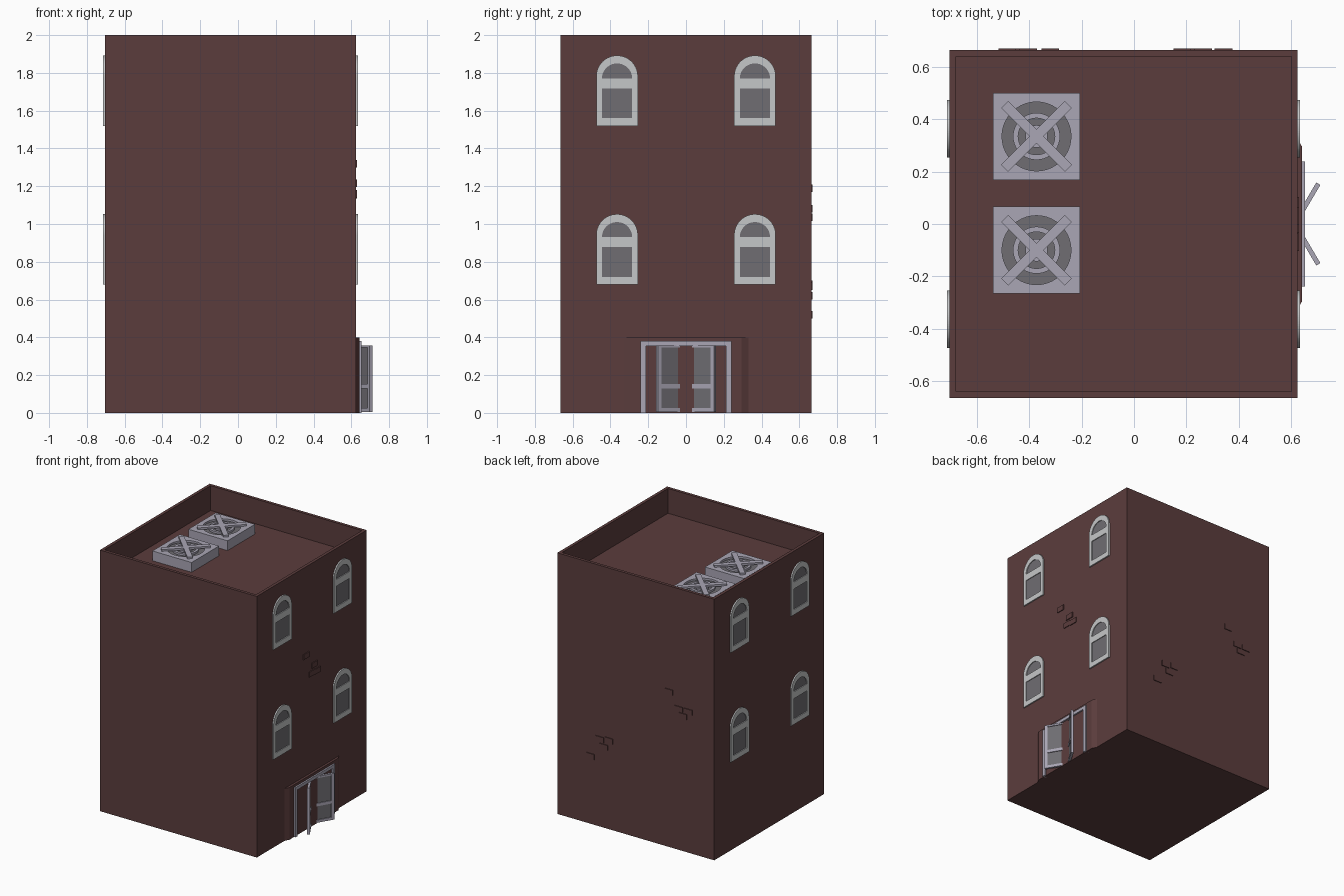
import bpy, bmesh
from math import sin, cos, pi
from mathutils import Matrix, Vector

cube = bpy.data.objects.get("Cube")
if cube:
    bpy.data.objects.remove(cube, do_unlink=True)


def material(name, r, g, b):
    m = bpy.data.materials.new(name)
    m.use_nodes = True
    m.diffuse_color = (r, g, b, 1)
    m.node_tree.nodes["Principled BSDF"].inputs["Base Color"].default_value = (r, g, b, 1)
    return m


BRICK = material("brick brown", 0.105, 0.046, 0.046)
TRIM = material("pale window trim", 0.56, 0.57, 0.58)
METAL = material("lavender metal", 0.40, 0.38, 0.46)
GLASS = material("dark grey", 0.16, 0.155, 0.17)


def add_object(name, mesh, mat):
    mesh.materials.clear()
    mesh.materials.append(mat)
    obj = bpy.data.objects.new(name, mesh)
    bpy.context.collection.objects.link(obj)
    return obj


def frame(origin, right, up):
    """Placement whose local x, y run along right and up, local z outwards."""
    r, u = Vector(right).normalized(), Vector(up)
    m = Matrix((r, u, r.cross(u))).transposed().to_4x4()
    m.translation = Vector(origin)
    return m


def rect(x0, x1, y0, y1):
    return [(x0, y0), (x1, y0), (x1, y1), (x0, y1)]


def arc(radius, cy=0.0, sweep=2 * pi, steps=40):
    count = steps if sweep >= 2 * pi else steps + 1
    return [(radius * cos(sweep * i / steps), cy + radius * sin(sweep * i / steps))
            for i in range(count)]


def plate(name, loops, z0, z1, place, mat):
    """Extruded flat shape; loops inside the first one become holes."""
    curve = bpy.data.curves.new(name, "CURVE")
    curve.dimensions, curve.fill_mode = "2D", "BOTH"
    curve.extrude = (z1 - z0) / 2
    for loop in loops:
        s = curve.splines.new("POLY")
        s.points.add(len(loop) - 1)
        for p, (x, y) in zip(s.points, loop):
            p.co = (x, y, 0, 1)
        s.use_cyclic_u, s.use_smooth = True, False
    temp = bpy.data.objects.new(name + "_temp", curve)
    bpy.context.collection.objects.link(temp)
    deps = bpy.context.evaluated_depsgraph_get()
    mesh = bpy.data.meshes.new_from_object(temp.evaluated_get(deps))
    bpy.data.objects.remove(temp, do_unlink=True)
    mesh.transform(place @ Matrix.Translation((0, 0, (z0 + z1) / 2)))
    return add_object(name, mesh, mat)


UP = (0, 0, 1)
LEFT_X, RIGHT_X, HALF_Y, ROOF = -0.705, 0.625, 0.665, 1.81

# Main block with a sunken roof behind a parapet
bm = bmesh.new()
bmesh.ops.create_cube(bm, size=1)
bmesh.ops.transform(bm, verts=bm.verts, matrix=Matrix.Translation(
    ((LEFT_X + RIGHT_X) / 2, 0, 1)) @ Matrix.Diagonal((RIGHT_X - LEFT_X, 2 * HALF_Y, 2, 1)))
bm.normal_update()
top = max(bm.faces, key=lambda f: f.calc_center_median().z)
bmesh.ops.inset_region(bm, faces=[top], thickness=0.033)
inner = bmesh.ops.extrude_face_region(bm, geom=[top])["geom"]
bmesh.ops.translate(bm, verts=[v for v in inner if isinstance(v, bmesh.types.BMVert)],
                    vec=(0, 0, ROOF - 2))
if top.is_valid:
    bm.faces.remove(top)
bmesh.ops.recalc_face_normals(bm, faces=bm.faces)
walls = bpy.data.meshes.new("building")
bm.to_mesh(walls)
bm.free()
add_object("building", walls, BRICK)


# Arched sash windows on both window walls
def window(name, place):
    spring = 0.262
    outer = [(-0.11, 0), (0.11, 0)] + arc(0.11, spring, pi)
    lower = rect(-0.08, 0.08, 0.04, 0.198)
    upper = arc(0.08, spring - 0.012, pi)
    plate(name + "_frame", [outer, lower, upper], 0, 0.01, place, TRIM)
    pane = [(-0.1, 0.02), (0.1, 0.02)] + arc(0.1, spring, pi)
    plate(name + "_glass", [pane], 0, 0.004, place, GLASS)


for side, wall_x, sign in (("entrance", RIGHT_X, 1), ("rear", LEFT_X, -1)):
    for level, z in (("lower", 0.68), ("upper", 1.52)):
        for end, y in (("a", -0.365), ("b", 0.365)):
            window(f"{side}_{level}_window_{end}",
                   frame((wall_x, y, z), (0, sign, 0), UP))


# Loose raised bricks
def bricks(name, spots, origin, right):
    place = frame(origin, right, UP)
    for i, (x, z) in enumerate(spots):
        plate(f"{name}_{i}", [rect(x - 0.034, x + 0.034, z - 0.02, z + 0.02)],
              0, 0.006, place, BRICK)


bricks("entrance_brick", [(-0.07, 1.32), (0.03, 1.215), (0.07, 1.155), (0, 1.16)],
       (RIGHT_X, 0, 0), (0, 1, 0))
bricks("side_brick", [(0.32, 1.19), (0.405, 1.08), (0.44, 1.035), (0.485, 1.08),
                      (-0.265, 0.67), (-0.185, 0.68), (-0.23, 0.62), (-0.342, 0.52)],
       (0, HALF_Y, 0), (-1, 0, 0))

# Entrance surround with splayed sides, and door frame
surround = [(0.61, -0.33), (0.625, -0.33), (0.643, -0.295),
            (0.643, 0.295), (0.625, 0.33), (0.61, 0.33)]
plate("entrance_surround", [surround], 0, 0.4, Matrix.Identity(4), BRICK)
door_frame = [(-0.24, 0), (-0.213, 0), (-0.213, 0.355), (0.213, 0.355),
              (0.213, 0), (0.24, 0), (0.24, 0.38), (-0.24, 0.38)]
plate("door_frame", [door_frame], 0, 0.03, frame((RIGHT_X, 0, 0), (0, 1, 0), UP), METAL)

# Two open doors meeting in a V at the middle
for name, s in (("left", 1), ("right", -1)):
    place = frame((0.617, s * 0.004, 0), (0.088, s * 0.15, 0), UP)
    panes = [rect(0.022, 0.15, 0.025, 0.13), rect(0.022, 0.15, 0.153, 0.345)]
    plate(name + "_door", [rect(0, 0.174, 0.004, 0.358)] + panes,
          -0.009, 0.009, place, METAL)
    plate(name + "_door_glass", [rect(0.01, 0.16, 0.015, 0.35)],
          -0.003, 0.003, place, GLASS)

# Roof fan units
for name, y in (("back", 0.335), ("front", -0.1)):
    place = Matrix.Translation((-0.373, y, ROOF))
    case = rect(-0.166, 0.166, -0.166, 0.166)
    plate(name + "_fan_case", [case, arc(0.132)], 0, 0.075, place, METAL)
    plate(name + "_fan_well", [arc(0.134)], 0, 0.06, place, GLASS)
    plate(name + "_fan_ring", [arc(0.09), arc(0.07)], 0.058, 0.075, place, METAL)
    plate(name + "_fan_hub", [arc(0.043)], 0.058, 0.075, place, METAL)
    for i, turn in enumerate((pi / 4, -pi / 4)):
        plate(f"{name}_fan_bar_{i}", [rect(-0.172, 0.172, -0.019, 0.019)],
              0.073, 0.088 + 0.001 * i, place @ Matrix.Rotation(turn, 4, "Z"), METAL)
